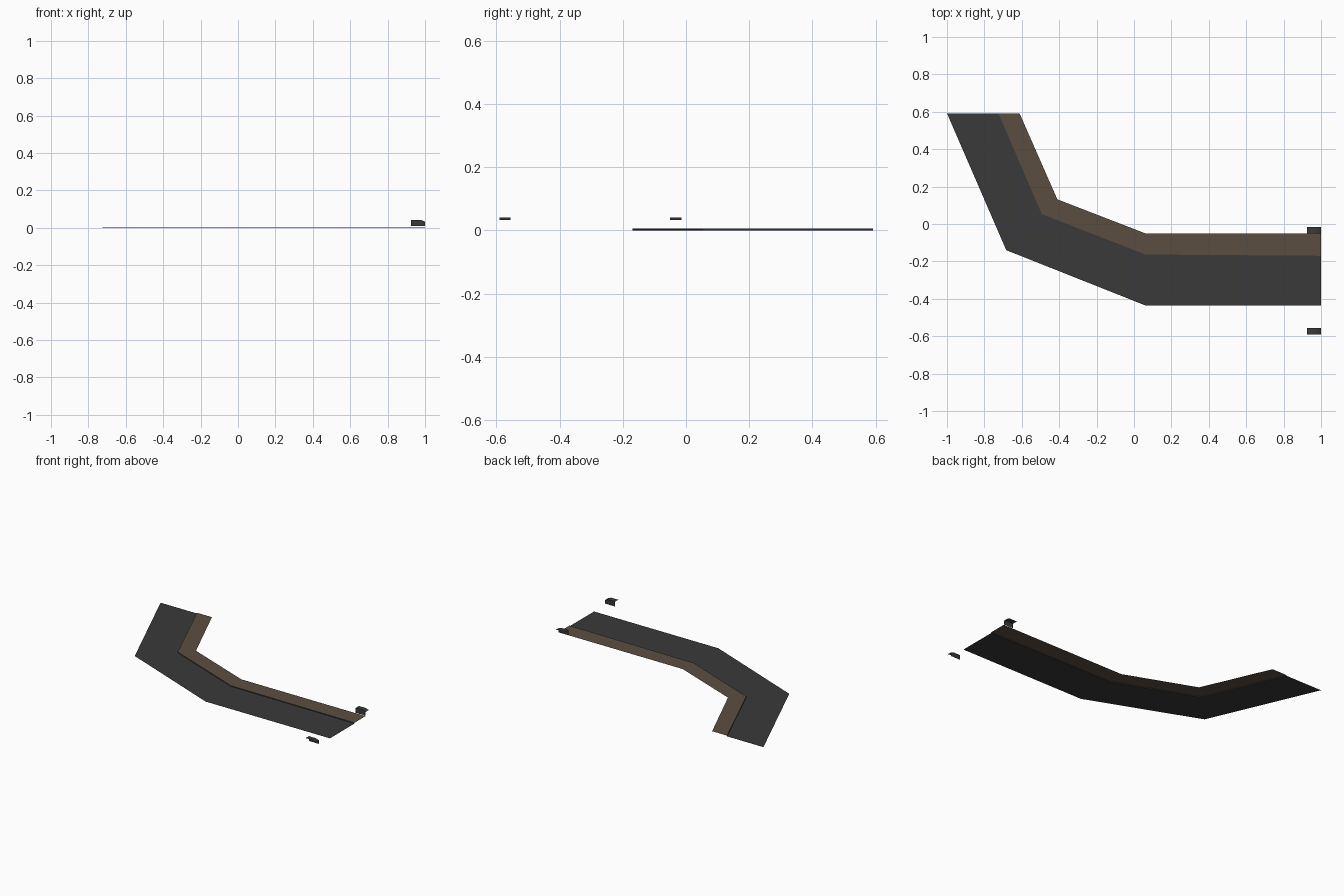
import bpy

if "Cube" in bpy.data.objects:
    bpy.data.objects.remove(bpy.data.objects["Cube"])


def material(name, rgb):
    m = bpy.data.materials.new(name)
    m.diffuse_color = (*rgb, 1)
    m.use_nodes = True
    m.node_tree.nodes["Principled BSDF"].inputs["Base Color"].default_value = m.diffuse_color
    return m


asphalt = material("dark asphalt", (0.041, 0.041, 0.041))
earth = material("brown earth", (0.105, 0.076, 0.051))


def strip(name, side_a, side_b, mat):
    """Sheet of quads joining two paths with equal point counts."""
    n = len(side_a)
    faces = [(i, i + 1, n + i + 1, n + i) for i in range(n - 1)]
    mesh = bpy.data.meshes.new(name)
    mesh.from_pydata(side_a + side_b, [], faces)
    mesh.materials.append(mat)
    obj = bpy.data.objects.new(name, mesh)
    bpy.context.collection.objects.link(obj)
    return obj


def at_height(path, z):
    return [(x, y, z) for x, y in path]


# Plan lines of the bent road: outer edge, kerb line, inner verge edge
outer = [(-1.0, 0.592), (-0.683, -0.14), (0.06, -0.435), (1.0, -0.435)]
kerb = [(-0.725, 0.592), (-0.493, 0.053), (0.06, -0.163), (1.0, -0.17)]
inner = [(-0.612, 0.592), (-0.41, 0.132), (0.06, -0.05), (1.0, -0.05)]
LOW, HIGH = 0.0, 0.005

strip("road_surface", at_height(outer, LOW), at_height(kerb, LOW), asphalt)
strip("kerb_face", at_height(kerb, LOW), at_height(kerb, HIGH), asphalt)
strip("verge", at_height(kerb, HIGH), at_height(inner, HIGH), earth)

# Two small end brackets: an upright plate facing the road and a folded top
top_profile = [(0.925, 0.041), (0.978, 0.041), (1.0, 0.033)]
for label, y_in, y_out in (("north", -0.05, -0.015), ("south", -0.555, -0.59)):
    near = [(x, y_in, z) for x, z in top_profile]
    far = [(x, y_out, z) for x, z in top_profile]
    foot = [(x, y_in, 0.008) for x, z in top_profile]
    # wind both sheets so they face up and towards the road
    if label == "north":
        strip("north_bracket_top", near, far, asphalt)
        strip("north_bracket_plate", foot, near, asphalt)
    else:
        strip("south_bracket_top", far, near, asphalt)
        strip("south_bracket_plate", near, foot, asphalt)
